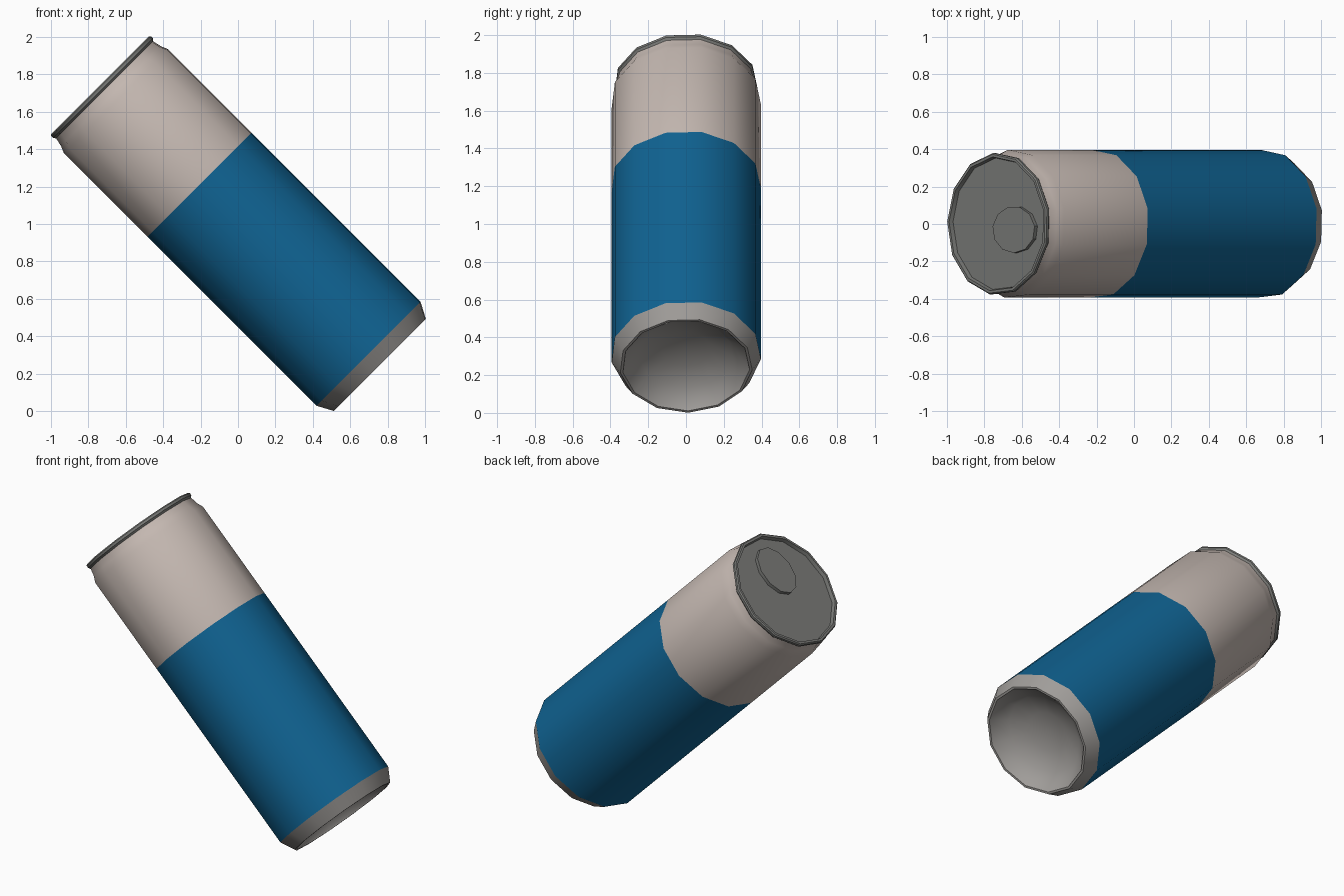
import bpy, bmesh, math
from mathutils import Matrix, Vector

if "Cube" in bpy.data.objects:
    bpy.data.objects.remove(bpy.data.objects["Cube"])

SIDES = 13
START = math.radians(178.1)
# can axis leans 45 degrees towards -x
LEAN = Matrix.Translation((0.505, 0, 0.505)) @ Matrix.Rotation(math.radians(-45), 4, 'Y')


def material(name, rgb):
    m = bpy.data.materials.new(name)
    m.diffuse_color = (*rgb, 1)
    m.use_nodes = True
    m.node_tree.nodes["Principled BSDF"].inputs["Base Color"].default_value = m.diffuse_color
    return m


beige = material("warm_beige", (0.56, 0.485, 0.445))
blue = material("deep_blue", (0.005, 0.125, 0.29))
lid_grey = material("lid_grey", (0.195, 0.198, 0.188))
base_grey = material("base_grey", (0.35, 0.335, 0.32))


def lathe(name, profile, mat, sides=SIDES, centre=(0, 0), stretch=1.0, start=START):
    """Spin (radius, height) points around the can axis; radius 0 closes to a point.
    The profile runs with the outside on its right-hand side when going up."""
    bm = bmesh.new()
    rings = []
    for r, h in profile:
        n = sides if r > 0 else 1
        ring = []
        for i in range(n):
            a = start + 2 * math.pi * i / sides
            p = Vector((centre[0] + r * stretch * math.cos(a), centre[1] + r * math.sin(a), h))
            ring.append(bm.verts.new(LEAN @ p))
        rings.append(ring)
    for a, b in zip(rings, rings[1:]):
        for i in range(sides):
            j = (i + 1) % sides
            quad = [a[i % len(a)], a[j % len(a)], b[j % len(b)], b[i % len(b)]]
            bm.faces.new(list(dict.fromkeys(quad)))
    me = bpy.data.meshes.new(name)
    bm.to_mesh(me)
    bm.free()
    me.materials.append(mat)
    ob = bpy.data.objects.new(name, me)
    bpy.context.collection.objects.link(ob)
    bpy.ops.object.select_all(action='DESELECT')
    ob.select_set(True)
    bpy.context.view_layer.objects.active = ob
    bpy.ops.object.shade_smooth_by_angle(angle=math.radians(30))
    return ob


# domed base with standing ring and chamfer
lathe("can_base", [(0, -0.225), (0.13, -0.235), (0.25, -0.275), (0.335, -0.352),
                   (0.338, -0.361), (0.352, -0.361), (0.398, -0.276)], base_grey)
# blue lower wall
lathe("lower_wall", [(0.398, -0.276), (0.398, 1.0)], blue)
# beige upper wall with stepped neck
lathe("upper_wall", [(0.398, 1.0), (0.398, 1.632), (0.381, 1.672), (0.371, 1.718)], beige)
# rolled rim and recessed lid
lathe("rim_and_lid", [(0.371, 1.718), (0.381, 1.73), (0.381, 1.745), (0.374, 1.752),
                      (0.360, 1.752), (0.354, 1.728), (0, 1.728)], lid_grey)
# raised oval opening panel on the lid
lathe("opening_panel", [(0.125, 1.727), (0.125, 1.75), (0, 1.75)], lid_grey,
      sides=11, centre=(0.126, -0.03), stretch=1.28, start=0.15)
